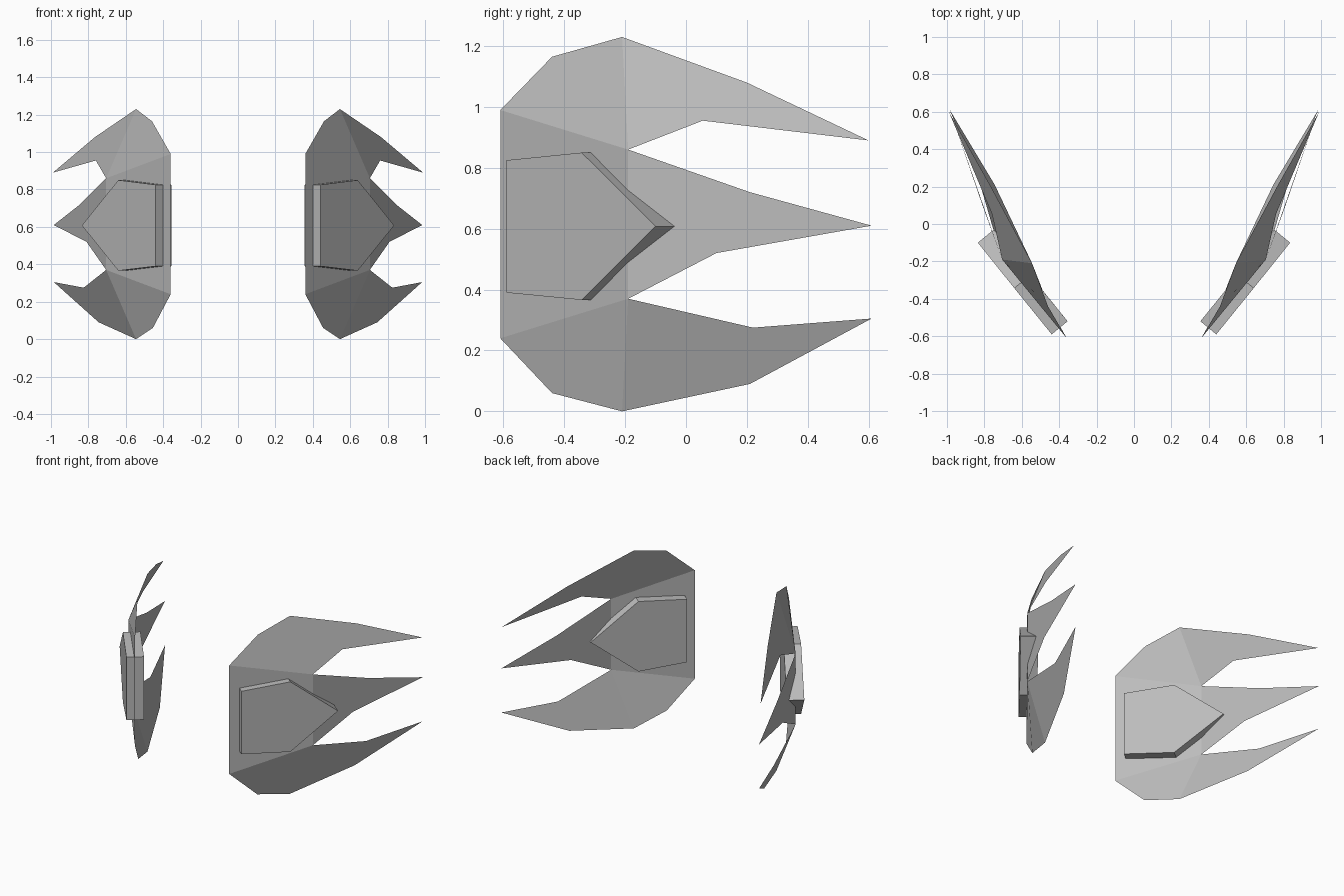
import bpy
import bmesh
from mathutils import Vector

cube = bpy.data.objects.get("Cube")
if cube:
    bpy.data.objects.remove(cube, do_unlink=True)

# Single hull colour
hull = bpy.data.materials.new("hull grey")
hull.use_nodes = True
GREY = (0.5, 0.5, 0.5, 1)
hull.diffuse_color = GREY
hull.node_tree.nodes["Principled BSDF"].inputs["Base Color"].default_value = GREY


def build(name, bm, side):
    """Finish a mesh drawn on +x, flipping it for the other side."""
    if side < 0:
        bmesh.ops.scale(bm, vec=(-1, 1, 1), verts=bm.verts)
        bmesh.ops.reverse_faces(bm, faces=bm.faces)
    mesh = bpy.data.meshes.new(name)
    bm.to_mesh(mesh)
    bm.free()
    mesh.materials.append(hull)
    obj = bpy.data.objects.new(name, mesh)
    bpy.context.collection.objects.link(obj)


# Wing outline: upper blade, middle blade, lower blade
OUTLINE = {
    "front_top": (0.36, -0.61, 0.99), "brow": (0.46, -0.44, 1.165),
    "crest": (0.545, -0.21, 1.23), "upper_back": (0.765, 0.2, 1.08),
    "upper_tip": (0.99, 0.6, 0.89), "upper_notch": (0.76, 0.055, 0.955),
    "root_top": (0.705, -0.19, 0.86), "mid_back": (0.845, 0.21, 0.72),
    "mid_tip": (0.985, 0.61, 0.61), "mid_notch": (0.81, 0.1, 0.52),
    "root_low": (0.705, -0.19, 0.37), "lower_notch": (0.825, 0.22, 0.275),
    "lower_tip": (0.985, 0.61, 0.305), "lower_back": (0.745, 0.21, 0.09),
    "keel": (0.545, -0.21, 0.0), "chin": (0.455, -0.44, 0.06),
    "front_low": (0.36, -0.61, 0.24),
}
PANELS = [
    "front_top root_top root_low front_low",
    "front_top brow crest root_top",
    "crest upper_back upper_tip upper_notch root_top",
    "root_top mid_back mid_tip mid_notch root_low",
    "root_low lower_notch lower_tip lower_back keel",
    "front_low root_low keel chin",
]


def wing(side, label):
    bm = bmesh.new()
    verts = {k: bm.verts.new(p) for k, p in OUTLINE.items()}
    for panel in PANELS:
        bm.faces.new([verts[k] for k in reversed(panel.split())])
    build(label + "_wing", bm, side)


# Five-sided pod passing through the flat centre panel
POD = [(0.44, -0.59, 0.825), (0.44, -0.59, 0.39), (0.64, -0.343, 0.366),
       (0.835, -0.1, 0.608), (0.64, -0.343, 0.85)]


def pod(side, label):
    bm = bmesh.new()
    face = bm.faces.new([bm.verts.new(p) for p in POD])
    new = bmesh.ops.extrude_face_region(bm, geom=[face], use_keep_orig=True)["geom"]
    moved = [v for v in new if isinstance(v, bmesh.types.BMVert)]
    bmesh.ops.translate(bm, vec=Vector((-0.085, 0.07, 0)), verts=moved)
    bmesh.ops.recalc_face_normals(bm, faces=bm.faces)
    build(label + "_pod", bm, side)


for side, label in ((1, "left"), (-1, "right")):
    wing(side, label)
    pod(side, label)
